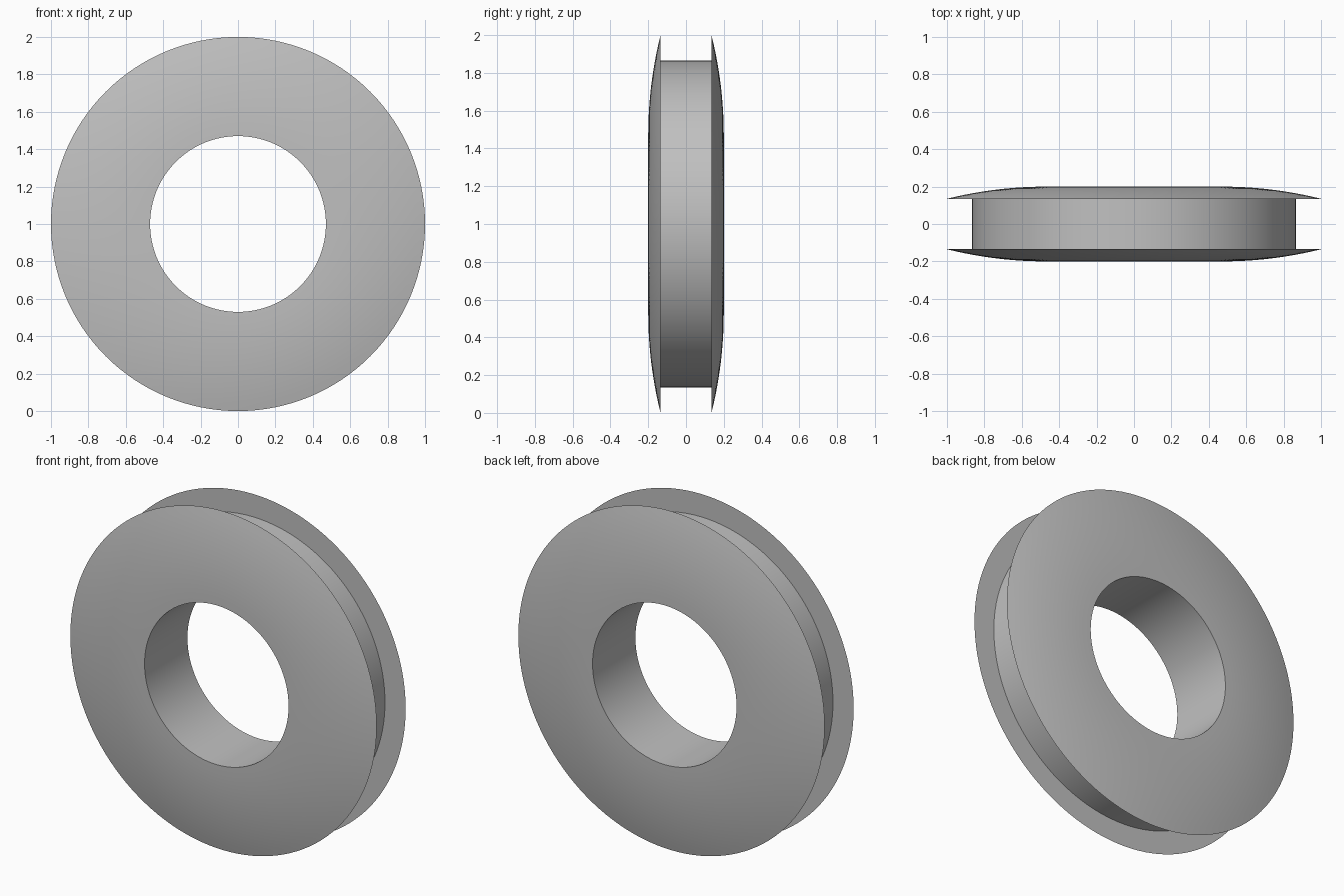
import bpy, bmesh, math

cube = bpy.data.objects.get("Cube")
if cube:
    bpy.data.objects.remove(cube, do_unlink=True)

# Single grey material
grey = bpy.data.materials.new("plain_grey")
grey.use_nodes = True
colour = (0.53, 0.53, 0.53, 1)
grey.diffuse_color = colour
grey.node_tree.nodes["Principled BSDF"].inputs["Base Color"].default_value = colour

SIDES = 128
HOLE, GROOVE, RIM = 0.47, 0.865, 1.0
HALF_HUB, HALF_GROOVE = 0.2, 0.135

# Half profile (radius, depth): groove floor, flange wall, shallow dome to the hole
drop, run = HALF_HUB - HALF_GROOVE, RIM - HOLE
arc = (run ** 2 + drop ** 2) / (2 * drop)
half = [(GROOVE, HALF_GROOVE)]
for i in range(13):
    r = RIM - run * i / 12
    half.append((r, HALF_HUB - arc + math.sqrt(arc ** 2 - (r - HOLE) ** 2)))

# Mirror the half profile into a closed loop and spin it round the y axis
profile = half + [(r, -y) for r, y in reversed(half)]
bm = bmesh.new()
rings = []
for s in range(SIDES):
    a = math.tau * s / SIDES
    rings.append([bm.verts.new((r * math.cos(a), y, 1 + r * math.sin(a)))
                  for r, y in profile])
n = len(profile)
for s in range(SIDES):
    here, there = rings[s], rings[(s + 1) % SIDES]
    for i in range(n):
        j = (i + 1) % n
        bm.faces.new((here[i], here[j], there[j], there[i]))
bmesh.ops.recalc_face_normals(bm, faces=bm.faces)

mesh = bpy.data.meshes.new("grooved_ring")
bm.to_mesh(mesh)
bm.free()
mesh.materials.append(grey)
ring = bpy.data.objects.new("grooved_ring", mesh)
bpy.context.collection.objects.link(ring)

# Smooth curves, crisp rims
bpy.ops.object.select_all(action='DESELECT')
ring.select_set(True)
bpy.context.view_layer.objects.active = ring
bpy.ops.object.shade_smooth_by_angle(angle=math.radians(30))
